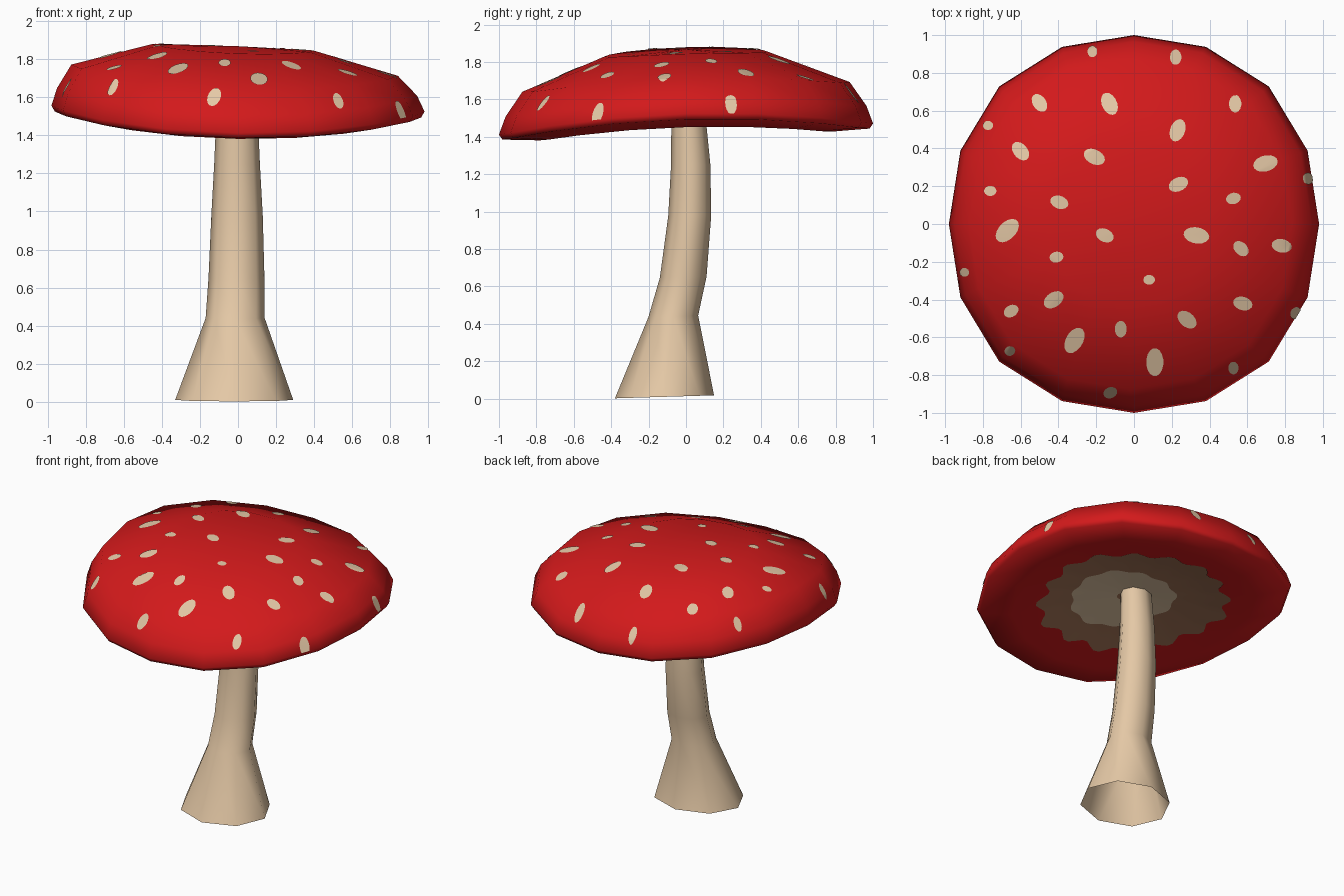
import bpy, bmesh
from math import sin, cos, pi, radians
from mathutils import Vector
from mathutils.bvhtree import BVHTree

if "Cube" in bpy.data.objects:
    bpy.data.objects.remove(bpy.data.objects["Cube"])


def material(name, rgb):
    m = bpy.data.materials.new(name)
    m.diffuse_color = (*rgb, 1)
    m.use_nodes = True
    m.node_tree.nodes["Principled BSDF"].inputs["Base Color"].default_value = m.diffuse_color
    return m


RED = material("cap red", (0.65, 0.010, 0.011))
CREAM = material("cream", (0.78, 0.58, 0.38))
BROWN = material("gill brown", (0.39, 0.185, 0.10))


def loft(rings):
    """Skin rings of points; a ring of one point closes the end."""
    bm = bmesh.new()
    vs = [[bm.verts.new(p) for p in ring] for ring in rings]
    for a, b in zip(vs, vs[1:]):
        n = max(len(a), len(b))
        for j in range(n):
            k = (j + 1) % n
            if len(a) == 1:
                bm.faces.new((a[0], b[j], b[k]))
            elif len(b) == 1:
                bm.faces.new((a[j], b[0], a[k]))
            else:
                bm.faces.new((a[j], b[j], b[k], a[k]))
    bm.normal_update()
    return bm


def add_object(name, bm, mat):
    me = bpy.data.meshes.new(name)
    bm.to_mesh(me)
    me.shade_smooth()
    me.materials.append(mat)
    ob = bpy.data.objects.new(name, me)
    bpy.context.collection.objects.link(ob)
    return ob


# Stem: flared, bent, eight-sided tube, open below (z, cx, cy, rx, ry)
STEM = [(1.53, -.005, .012, .108, .090), (1.25, -.005, .025, .120, .105),
        (0.98, -.005, .020, .135, .115), (0.65, -.008, -.015, .147, .125),
        (0.44, -.015, -.068, .155, .133), (0.01, -.020, -.115, .310, .265)]
rings = []
for z, cx, cy, rx, ry in STEM:
    rings.append([(cx + rx * cos(t), cy + ry * sin(t), z + 0.03 * ry * sin(t))
                  for t in (j * pi / 4 for j in range(8))])
add_object("stem", loft(rings), CREAM)


# Cap: sixteen-sided dome, tilted and bent like a saddle (radius, z, x shift)
def bend(x, y, z):
    return Vector((x, y, z + 0.05 * (x * x - y * y) - 0.016 * x + 0.03 * y))


CAP = [(0, 1.868, 0), (.435, 1.852, -.025), (.875, 1.705, -.018), (.965, 1.583, -.005),
       (1.0, 1.492, 0), (.982, 1.463, 0), (.78, 1.435, 0), (.40, 1.495, 0), (0, 1.52, 0)]
rings = []
for r, z, dx in CAP:
    if r == 0:
        rings.append([bend(0, 0, z)])
        continue
    ring = []
    for j in range(16):
        t = j * pi / 8
        rr = r * (1 + 0.03 * sin(2 * t) ** 2)
        ring.append(bend(0.98 * rr * cos(t) + dx, rr * sin(t), z + 0.9 * dx * rr * cos(t)))
    rings.append(ring)
cap_bm = loft(rings)
add_object("cap", cap_bm, RED)
tree = BVHTree.FromBMesh(cap_bm)


# Gill patches: thin wavy plates hugging the underside
def under_patch(name, radius, cx, cy, gap, mat, n=96):
    rings = []
    for f in (1, .85, .7, .5, .3, 0.1):
        ring = []
        for j in range(n):
            t = 2 * pi * j / n
            x, y = cx + f * radius(t) * cos(t), cy + f * radius(t) * sin(t)
            hit = tree.ray_cast(Vector((x, y, 1)), Vector((0, 0, 1)))[0]
            ring.append((x, y, hit.z - gap))
        rings.append(ring)
    add_object(name, loft(rings), mat)


under_patch("outer_gills", lambda t: .60 + .032 * sin(16 * t) + .015 * sin(5 * t),
            0, 0, .004, BROWN)
under_patch("inner_gills", lambda t: .335 + .012 * sin(11 * t) + .012 * sin(3 * t),
            .055, -.055, .008, CREAM)

# Spots: ellipses cut out of the cap surface (x, y, half length, degrees)
SPOTS = [
    (-.22, .91, .03, 90), (.22, .88, .04, 90), (-.5, .64, .051, -55), (-.13, .635, .061, -65),
    (.535, .635, .045, 90), (-.77, .52, .027, 0), (-.6, .385, .055, -50), (-.21, .355, .058, -25),
    (.23, .495, .06, 70), (.695, .32, .065, 15), (.918, .24, .031, 100), (-.76, .175, .032, 0),
    (-.395, .115, .048, -20), (.235, .21, .053, 25), (.525, .135, .039, 15), (-.67, -.035, .073, 45),
    (-.155, -.06, .049, -25), (.33, -.06, .067, -10), (.565, -.13, .046, -45),
    (.78, -.115, .052, -10), (-.41, -.175, .036, 10), (-.895, -.255, .025, 0),
    (.08, -.295, .03, 0), (-.65, -.46, .041, 30), (-.425, -.4, .057, 35), (-.07, -.555, .043, 90),
    (.28, -.505, .057, -40), (.575, -.42, .051, -15), (-.315, -.615, .072, 60),
    (.11, -.73, .073, 90), (-.655, -.67, .028, 20), (-.125, -.89, .037, 20),
    (.525, -.76, .033, 90), (.853, -.47, .033, 60)]
top = cap_bm.copy()
bmesh.ops.delete(top, geom=[f for f in top.faces if f.normal.z < 0], context='FACES')
spots = bmesh.new()
for x, y, a, deg in SPOTS:
    b = 0.45 * a + 0.012                         # small spots are rounder
    c, s = cos(radians(deg)), sin(radians(deg))
    piece = top.copy()
    for j in range(16):
        t = j * pi / 8
        u, v = cos(t), sin(t)
        point = (x + a * u * c - b * v * s, y + a * u * s + b * v * c, 0)
        nu, nv = u / a, v / b
        normal = Vector((nu * c - nv * s, nu * s + nv * c, 0)).normalized()
        bmesh.ops.bisect_plane(piece, geom=piece.verts[:] + piece.edges[:] + piece.faces[:],
                               dist=1e-6, plane_co=point, plane_no=normal, clear_outer=True)
    piece.normal_update()
    for vert in piece.verts:
        vert.co += vert.normal * 0.004
    me = bpy.data.meshes.new("spot_piece")
    piece.to_mesh(me)
    piece.free()
    spots.from_mesh(me)
    bpy.data.meshes.remove(me)
add_object("cap_spots", spots, CREAM)
